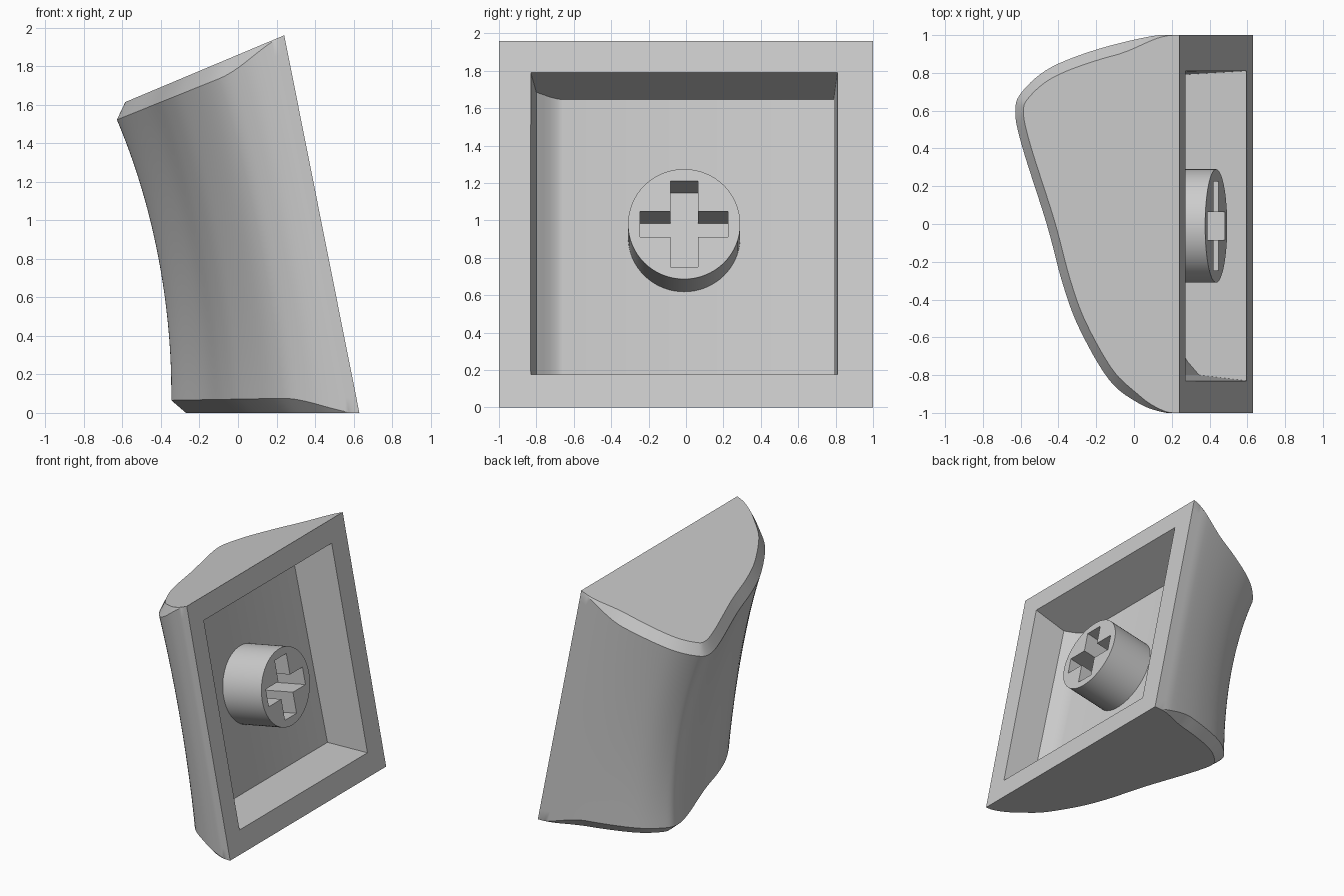
import bpy, bmesh, math
from mathutils import Vector

cube = bpy.data.objects.get("Cube")
if cube:
    bpy.data.objects.remove(cube, do_unlink=True)

grey = bpy.data.materials.new("light_grey_plastic")
grey.use_nodes = True
grey.diffuse_color = (0.6, 0.6, 0.6, 1)
grey.node_tree.nodes["Principled BSDF"].inputs["Base Color"].default_value = (0.6, 0.6, 0.6, 1)

BASE_X, LEAN, HEIGHT, TOP_SLOPE = 0.63, 0.39, 1.96, 0.42


def loft(name, rings):
    """Closed solid through a list of equal-length point rings."""
    bm = bmesh.new()
    rows = [[bm.verts.new(p) for p in ring] for ring in rings]
    n = len(rows[0])
    for a, b in zip(rows, rows[1:]):
        for i in range(n):
            j = (i + 1) % n
            bm.faces.new((a[i], a[j], b[j], b[i]))
    bm.faces.new(rows[0][::-1])
    bm.faces.new(rows[-1])
    bmesh.ops.remove_doubles(bm, verts=bm.verts, dist=0.0001)
    bmesh.ops.recalc_face_normals(bm, faces=bm.faces)
    mesh = bpy.data.meshes.new(name)
    bm.to_mesh(mesh)
    bm.free()
    mesh.materials.append(grey)
    obj = bpy.data.objects.new(name, mesh)
    bpy.context.collection.objects.link(obj)
    return obj


def activate(obj):
    bpy.ops.object.select_all(action='DESELECT')
    obj.select_set(True)
    bpy.context.view_layer.objects.active = obj


def cut(obj, cutter):
    """Subtract the cutter, then discard it."""
    mod = obj.modifiers.new("cut", 'BOOLEAN')
    mod.operation, mod.solver, mod.object = 'DIFFERENCE', 'EXACT', cutter
    activate(obj)
    bpy.ops.object.modifier_apply(modifier=mod.name)
    bpy.data.objects.remove(cutter, do_unlink=True)


def smooth_curve(pts, steps):
    """Catmull-Rom curve through the points."""
    pts = [Vector(p) for p in pts]
    ext = [pts[0]] + pts + [pts[-1]]
    out = []
    for a, b, c, d in zip(ext, ext[1:], ext[2:], ext[3:]):
        for k in range(steps):
            t = k / steps
            out.append(0.5 * (2 * b + (c - a) * t + (2 * a - 5 * b + 4 * c - d) * t ** 2
                              + (3 * b - a - 3 * c + d) * t ** 3))
    return out + [pts[-1]]


# Sculpted outline: depth behind the open side (0 to 1), and y
outline = smooth_curve([
    (0, 1), (.17, .995), (.49, .93), (.785, .83), (.95, .71), (1, .605), (.962, .42),
    (.812, 0), (.715, -.32), (.613, -.56), (.434, -.83), (.254, -.95), (.097, -.997), (0, -1)], 6)


def fade(u):
    """Edge chamfer dies out towards the open side."""
    k = min(1, max(0, u / 0.4))
    return k * k * (3 - 2 * k)


def shell_ring(t, inset=0.0):
    amp = 0.96 - 0.075 * t - 0.3 * t * (1 - t)
    ring = []
    for i, p in enumerate(outline):
        f = fade(p.x)
        tt = t if inset else 0.042 * f + t * (1 - 0.084 * f)
        tangent = outline[min(i + 1, len(outline) - 1)] - outline[max(i - 1, 0)]
        tangent.normalize()
        u = p.x * amp + tangent.y * inset * f
        y = p.y - tangent.x * inset * f
        ring.append((BASE_X - LEAN * tt - u, max(-1, min(1, y)), tt * (HEIGHT - TOP_SLOPE * u)))
    return ring


# Dished outer shell with chamfered ends
ROWS = 24
rings = [shell_ring(0, 0.06)] + [shell_ring(k / ROWS) for k in range(ROWS + 1)] + [shell_ring(1, 0.06)]
shell = loft("keycap_shell", rings)

# Hollow behind the open side
hollow = [(-.1, -.842), (.25, -.80), (.28, -.765), (.31, -.73), (.335, -.69), (.345, -.66),
          (.345, .79), (-.1, .816)]
cut(shell, loft("hollow_cutter", [[(.595 - u, y, .175) for u, y in hollow],
                                  [(.275 - u, y, 1.79 - TOP_SLOPE * u) for u, y in hollow]]))

# Mounting stem, square to the open side and flush with it
up = Vector((-LEAN, 0, HEIGHT)).normalized()
out = Vector((HEIGHT, 0, LEAN)).normalized()
side = Vector((0, 1, 0))
tip = Vector((0.435, -0.01, 0.98))


def stem_rings(shape, depths):
    return [[tip + side * a + up * b - out * d for a, b in shape] for d in depths]


circle = [(0.3 * math.cos(k * math.tau / 64), 0.3 * math.sin(k * math.tau / 64)) for k in range(64)]
stem = loft("stem", stem_rings(circle, (0, 0.39)))

# Cross-shaped socket in the stem
L, W, H = 0.235, 0.074, 0.069
quarter = [(L, H), (W, H), (W, L)]
cross = (quarter + [(-a, b) for a, b in quarter[::-1]] + [(-a, -b) for a, b in quarter]
         + [(a, -b) for a, b in quarter[::-1]])
cut(stem, loft("socket_cutter", stem_rings(cross, (-0.05, 0.33))))

for obj in (shell, stem):
    activate(obj)
    bpy.ops.object.shade_smooth_by_angle(angle=math.radians(30))
